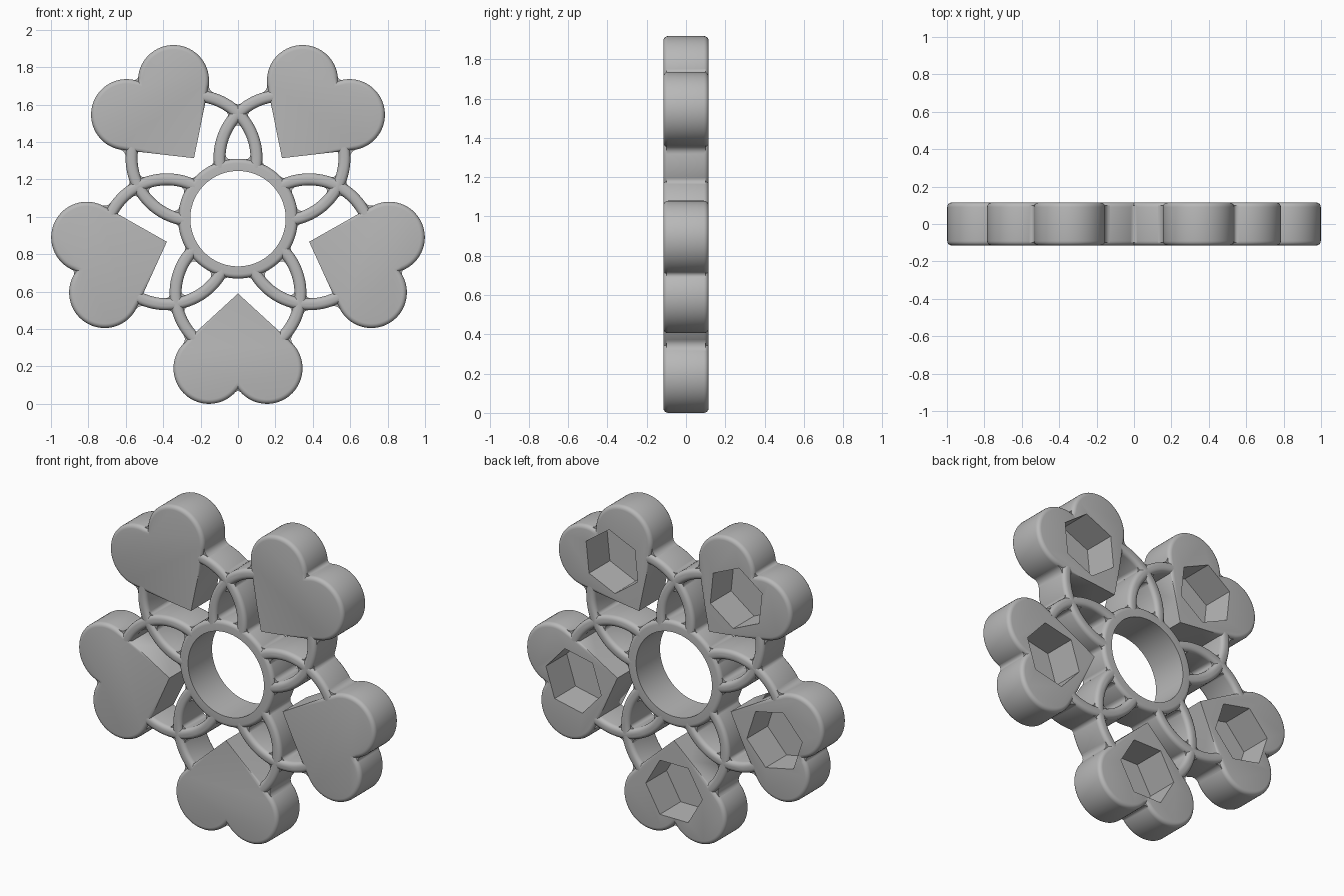
import bpy, bmesh, math
from mathutils import Vector

if "Cube" in bpy.data.objects:
    bpy.data.objects.remove(bpy.data.objects["Cube"])

HALF = 0.115            # half thickness
CENTRE_Z = 0.99         # height of the hub axis
COUNT = 5
HUB_IN, HUB_OUT = 0.255, 0.32
TIP = Vector((0, -0.40))            # heart tip, also centre of the arm arcs
ARM_IN, ARM_OUT = 0.302, 0.366
LOBE, LOBE_R = Vector((0.155, -0.80)), 0.19

grey = bpy.data.materials.new("plain_grey")
grey.use_nodes = True
grey.diffuse_color = (0.48, 0.48, 0.48, 1)
grey.node_tree.nodes["Principled BSDF"].inputs["Base Color"].default_value = grey.diffuse_color


def arc(c, r, a0, a1, n):
    return [c + r * Vector((math.cos(a0 + (a1 - a0) * i / n), math.sin(a0 + (a1 - a0) * i / n)))
            for i in range(n + 1)]


def flip(points):
    return [Vector((-p.x, p.y)) for p in points]


def add_object(name, bm):
    bmesh.ops.recalc_face_normals(bm, faces=bm.faces)
    mesh = bpy.data.meshes.new(name)
    bm.to_mesh(mesh)
    bm.free()
    mesh.materials.append(grey)
    obj = bpy.data.objects.new(name, mesh)
    bpy.context.collection.objects.link(obj)
    obj.location.z = CENTRE_Z
    return obj


def prisms(name, outlines, y0=-HALF, y1=HALF, round_below=None, radius=0.024):
    """Extrude outlines along y and round the rim edges lying below a height."""
    bm = bmesh.new()
    for outline in outlines:
        face = bm.faces.new([bm.verts.new((p.x, y0, p.y)) for p in outline])
        new = bmesh.ops.extrude_face_region(bm, geom=[face], use_keep_orig=True)["geom"]
        moved = [g for g in new if isinstance(g, bmesh.types.BMVert)]
        bmesh.ops.translate(bm, verts=moved, vec=(0, y1 - y0, 0))
    bmesh.ops.recalc_face_normals(bm, faces=bm.faces)
    if round_below is not None:
        rim = [e for e in bm.edges
               if abs(e.verts[0].co.y - e.verts[1].co.y) < 1e-5
               and all(v.co.z < round_below for v in e.verts)
               and e.calc_length() < 0.055]
        bmesh.ops.bevel(bm, geom=rim, offset=radius, segments=4, profile=0.5,
                        affect='EDGES', clamp_overlap=False)
    return add_object(name, bm)


def meet(c1, r1, c2, r2, score):
    """Point where two circles cross, choosing the one with the best score."""
    d = (c2 - c1).length
    u = (c2 - c1) / d
    along = (d * d + r1 * r1 - r2 * r2) / (2 * d)
    side = math.sqrt(max(r1 * r1 - along * along, 0)) * Vector((-u.y, u.x))
    return max((c1 + along * u + side, c1 + along * u - side), key=score)


def fillet(c1, r1, s1, c2, r2, s2, f, score):
    """Outline of the web in the corner of two circles; s is +1 outside, -1 inside."""
    mid = meet(c1, r1 + s1 * f, c2, r2 + s2 * f, score)
    corner = meet(c1, r1, c2, r2, score)
    t1 = c1 + (mid - c1).normalized() * r1 - mid
    t2 = c2 + (mid - c2).normalized() * r2 - mid
    a1 = math.atan2(t1.y, t1.x)
    turn = (math.atan2(t2.y, t2.x) - a1 + math.pi) % (2 * math.pi) - math.pi
    return [corner + (corner - mid).normalized() * 0.015] + arc(mid, f, a1, a1 + turn, 8)


def repeat(obj):
    """Set copies of a part around the hub."""
    for k in range(1, COUNT):
        twin = obj.copy()
        twin.rotation_euler.y = k * 2 * math.pi / COUNT
        bpy.context.collection.objects.link(twin)


# hub: lathe of a section with rounded outer corners
r = 0.024
section = [Vector((HUB_IN, -HALF))]
section += arc(Vector((HUB_OUT - r, -HALF + r)), r, -math.pi / 2, 0, 5)
section += arc(Vector((HUB_OUT - r, HALF - r)), r, 0, math.pi / 2, 5)
section += [Vector((HUB_IN, HALF))]
bm = bmesh.new()
loop = [bm.verts.new((p.x, p.y, 0)) for p in section]
edges = [bm.edges.new((loop[i - 1], loop[i])) for i in range(len(loop))]
for v in loop:
    v.co = (v.co.x, v.co.y, 0)
bmesh.ops.spin(bm, geom=loop + edges, cent=(0, 0, 0), axis=(0, 1, 0),
               angle=2 * math.pi, steps=96)
bmesh.ops.remove_doubles(bm, verts=bm.verts, dist=1e-5)
add_object("hub_ring", bm)

# heart weight: two lobes running tangent into a sharp tip
reach = LOBE - TIP
start = math.atan2(reach.x, -reach.y) + math.asin(LOBE_R / reach.length)
cleft = -math.acos(-LOBE.x / LOBE_R)
lobe = arc(LOBE, LOBE_R, start, cleft, 36)
heart = prisms("heart_weight", [[TIP] + lobe + flip(lobe[:-1])[::-1]],
               round_below=TIP.y - 0.05)

# hexagonal pocket in the back of the heart
hexagon = arc(Vector((0, -0.71)), 0.19, 0, 2 * math.pi, 6)[:-1]
cutter = prisms("pocket_cutter", [hexagon], y0=-0.085, y1=0.3)
cutter.hide_render = True
cut = heart.modifiers.new("pocket", 'BOOLEAN')
cut.operation, cut.solver, cut.object = 'DIFFERENCE', 'EXACT', cutter
bpy.context.view_layer.objects.active = heart
heart.select_set(True)
bpy.ops.object.modifier_apply(modifier="pocket")
bpy.data.objects.remove(cutter)
repeat(heart)

# curved arms from each heart to the hub
a0, a1 = math.radians(45), math.radians(-46)
arm = arc(TIP, ARM_OUT, a0, a1, 32) + arc(TIP, ARM_IN, a1, a0, 32)
repeat(prisms("curved_arms", [arm, flip(arm)], round_below=1))

# small webs softening the corners where parts meet
hub = Vector((0, 0))
turn = 2 * math.pi / COUNT
beside = Vector((-TIP.y * math.sin(turn), TIP.y * math.cos(turn)))
right = lambda p: p.x
far = lambda p: p.length
half = [fillet(TIP, ARM_OUT, 1, LOBE, LOBE_R, 1, 0.04, right),
        fillet(TIP, ARM_OUT, 1, hub, HUB_OUT, 1, 0.025, right),
        fillet(TIP, ARM_IN, -1, hub, HUB_OUT, 1, 0.025, right)]
webs = half + [flip(w) for w in half]
webs += [fillet(TIP, ARM_OUT, 1, beside, ARM_OUT, 1, 0.025, far),
         fillet(TIP, ARM_IN, -1, beside, ARM_IN, -1, 0.02, far),
         fillet(TIP, ARM_IN, -1, beside, ARM_OUT, 1, 0.02, far),
         fillet(TIP, ARM_OUT, 1, beside, ARM_IN, -1, 0.02, far),
         fillet(LOBE, LOBE_R, 1, flip([LOBE])[0], LOBE_R, 1, 0.02, far)]
repeat(prisms("corner_webs", webs, y0=-0.1, y1=0.1))

# smooth shading with crisp edges
bpy.ops.object.select_all(action='DESELECT')
for obj in bpy.context.collection.objects:
    if obj.type == 'MESH' and grey.name in obj.data.materials:
        obj.select_set(True)
        bpy.context.view_layer.objects.active = obj
bpy.ops.object.shade_smooth_by_angle(angle=math.radians(35))
